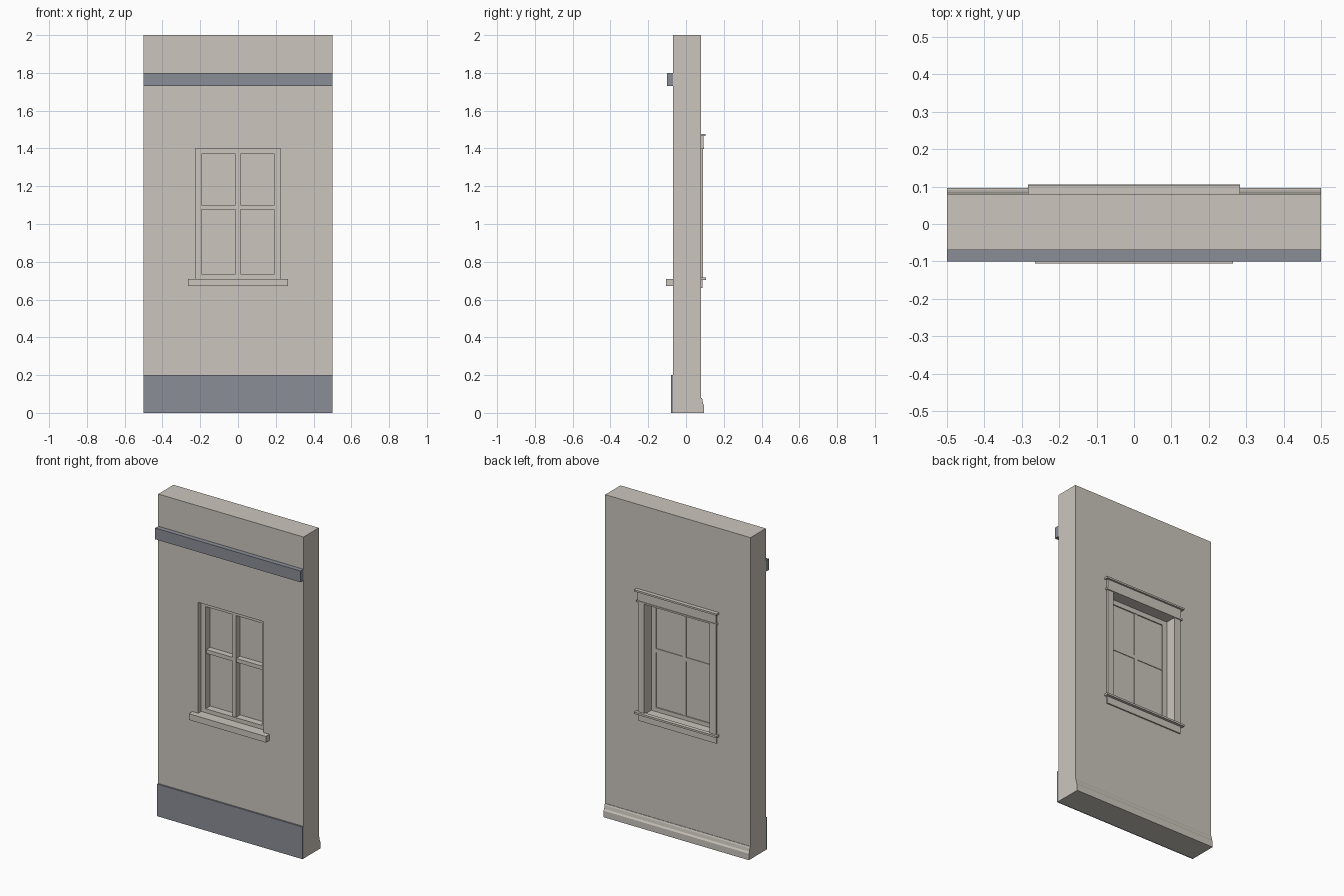
import bpy
import bmesh

cube = bpy.data.objects.get("Cube")
if cube:
    bpy.data.objects.remove(cube, do_unlink=True)


def material(name, rgb):
    mat = bpy.data.materials.new(name)
    mat.use_nodes = True
    mat.diffuse_color = (*rgb, 1)
    mat.node_tree.nodes["Principled BSDF"].inputs["Base Color"].default_value = (*rgb, 1)
    return mat


PLASTER = material("warm_beige", (0.60, 0.56, 0.505))
STONE = material("slate_grey", (0.26, 0.27, 0.31))


def finish(name, bm, mat):
    bmesh.ops.recalc_face_normals(bm, faces=bm.faces)
    mesh = bpy.data.meshes.new(name)
    bm.to_mesh(mesh)
    bm.free()
    mesh.materials.append(mat)
    obj = bpy.data.objects.new(name, mesh)
    bpy.context.scene.collection.objects.link(obj)
    return obj


def extrude_profile(name, profile, half, mat=PLASTER):
    """Run a (y, z) profile along x, from -half to half."""
    bm = bmesh.new()
    face = bm.faces.new([bm.verts.new((-half, y, z)) for y, z in profile])
    result = bmesh.ops.extrude_face_region(bm, geom=[face])
    moved = [v for v in result["geom"] if isinstance(v, bmesh.types.BMVert)]
    bmesh.ops.translate(bm, verts=moved, vec=(2 * half, 0, 0))
    return finish(name, bm, mat)


def bar(name, half, y0, y1, z0, z1, mat=PLASTER):
    return extrude_profile(name, [(y0, z0), (y1, z0), (y1, z1), (y0, z1)], half, mat)


def ring(name, outer, inner, y0, y1, mat=PLASTER):
    """Rectangular slab with a rectangular hole; sizes are (half width, z low, z high)."""
    bm = bmesh.new()

    def loop(size, y):
        w, lo, hi = size
        return [bm.verts.new(p) for p in ((-w, y, lo), (w, y, lo), (w, y, hi), (-w, y, hi))]

    loops = [loop(outer, y0), loop(outer, y1), loop(inner, y1), loop(inner, y0)]
    for a, b in zip(loops, loops[1:] + loops[:1]):
        for i in range(4):
            j = (i + 1) % 4
            bm.faces.new((a[i], a[j], b[j], b[i]))
    return finish(name, bm, mat)


FRONT, BACK = -0.07, 0.08
OPENING = (0.225, 0.71, 1.4)
SASH_HOLE = (0.194, 0.735, 1.37)

# Wall with window opening
ring("wall", (0.5, 0, 2), OPENING, FRONT, BACK)

# Outside: plinth, band course and sill
bar("plinth", 0.5, -0.08, FRONT, 0, 0.2, STONE)
bar("band_course", 0.5, -0.1, FRONT, 1.73, 1.8, STONE)
bar("outer_sill", 0.265, -0.105, FRONT, 0.672, 0.71)

# Window: sash, panes and glazing bars
ring("sash_frame", OPENING, SASH_HOLE, -0.04, 0.02)
bar("window_panes", 0.2, 0.004, 0.013, 0.73, 1.375)
bar("vertical_glazing_bar", 0.012, -0.035, 0.018, 0.735, 1.37)
bar("horizontal_glazing_bar", 0.194, -0.033, 0.017, 1.076, 1.1)

# Inside casing: mirrored side boards
for side, label in ((-1, "right"), (1, "left")):
    board = bar(label + "_casing", 0.022, BACK, 0.09, 0.715, 1.4)
    board.location.x = side * 0.247

# Inside head with bead and cap, then stool and apron
bar("head_bead", 0.277, BACK, 0.096, 1.398, 1.408)
bar("head_board", 0.27, BACK, 0.092, 1.408, 1.465)
bar("head_cap", 0.284, BACK, 0.104, 1.465, 1.476)
bar("stool", 0.284, BACK, 0.105, 0.704, 0.716)
bar("apron", 0.27, BACK, 0.088, 0.66, 0.704)

# Moulded skirting along the inside
extrude_profile("skirting", [
    (BACK, 0), (0.096, 0), (0.096, 0.04), (0.09, 0.05),
    (0.087, 0.07), (0.083, 0.08), (BACK, 0.08)], 0.5)
